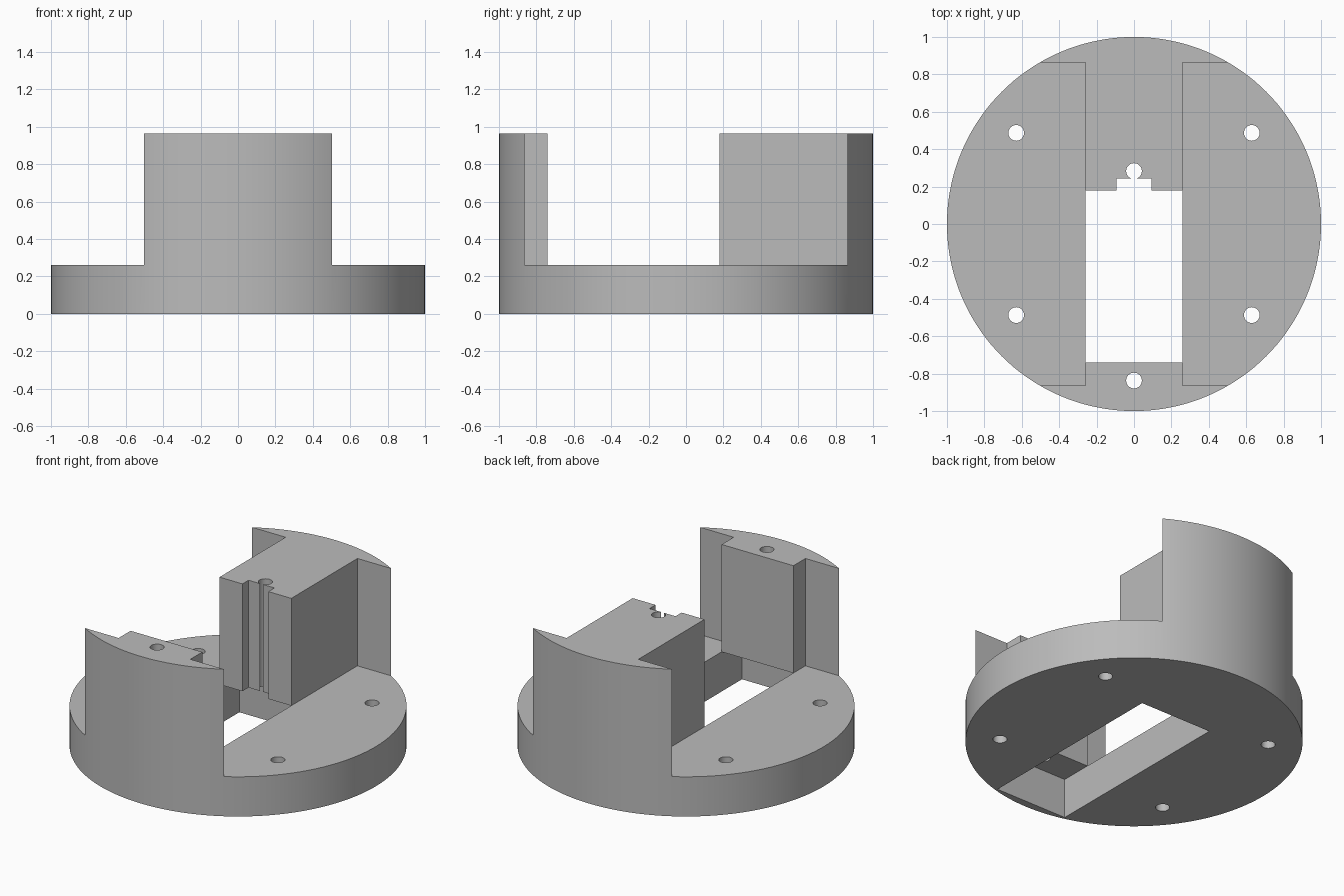
import bpy
import bmesh
import math

cube = bpy.data.objects.get("Cube")
if cube:
    bpy.data.objects.remove(cube, do_unlink=True)

BASE_TOP, TOP = 0.26, 0.963
HALF = 0.26        # half width of the slot and tower necks
CAP_Y = 0.864      # where the curved caps begin
HOLE_R = 0.042

grey = bpy.data.materials.new("plain grey")
grey.use_nodes = True
colour = (0.5, 0.5, 0.5, 1)
grey.diffuse_color = colour
grey.node_tree.nodes["Principled BSDF"].inputs["Base Color"].default_value = colour


def prism(name, outline, z0, z1):
    """Extrude a flat outline between two heights."""
    bm = bmesh.new()
    face = bm.faces.new([bm.verts.new((x, y, z0)) for x, y in outline])
    result = bmesh.ops.extrude_face_region(bm, geom=[face])
    verts = [v for v in result["geom"] if isinstance(v, bmesh.types.BMVert)]
    bmesh.ops.translate(bm, verts=verts, vec=(0, 0, z1 - z0))
    bmesh.ops.recalc_face_normals(bm, faces=bm.faces)
    mesh = bpy.data.meshes.new(name)
    bm.to_mesh(mesh)
    bm.free()
    mesh.materials.append(grey)
    obj = bpy.data.objects.new(name, mesh)
    bpy.context.collection.objects.link(obj)
    return obj


def circle(x, y, r, n):
    return [(x + r * math.cos(math.tau * i / n), y + r * math.sin(math.tau * i / n))
            for i in range(n)]


def cut(target, cutter):
    """Subtract the cutter and throw it away."""
    cutter.hide_render = True
    mod = target.modifiers.new("cut", "BOOLEAN")
    mod.operation = "DIFFERENCE"
    mod.solver = "EXACT"
    mod.object = cutter
    bpy.context.view_layer.objects.active = target
    bpy.ops.object.modifier_apply(modifier=mod.name)
    bpy.data.objects.remove(cutter, do_unlink=True)


# Round body at full height
body = prism("round_mount", circle(0, 0, 1, 144), 0, TOP)

# Open space above the base, leaving the two towers and the back notch
right_side = [(0.094, 0.243), (0.094, 0.18), (HALF, 0.18), (HALF, CAP_Y),
              (1.2, CAP_Y), (1.2, -CAP_Y), (HALF, -CAP_Y), (HALF, -0.74)]
left_side = [(-x, y) for x, y in reversed(right_side)]
cut(body, prism("upper_space", right_side + left_side, BASE_TOP, 1.2))

# Slot through the base, running under both towers
slot = [(-HALF, -0.95), (HALF, -0.95), (HALF, 0.385), (-HALF, 0.385)]
cut(body, prism("base_slot", slot, -0.2, BASE_TOP))

# Screw holes: four in the base, one down each tower
holes = [(sx * 0.63, sy * 0.487) for sx in (-1, 1) for sy in (-1, 1)]
for x, y in holes + [(0, 0.283), (0, -0.837)]:
    cut(body, prism("screw_hole", circle(x, y, HOLE_R, 32), -0.1, 1.2))

# Smooth the curved walls, keep the edges sharp
bpy.ops.object.select_all(action="DESELECT")
body.select_set(True)
bpy.context.view_layer.objects.active = body
bpy.ops.object.shade_smooth_by_angle(angle=math.radians(30))
